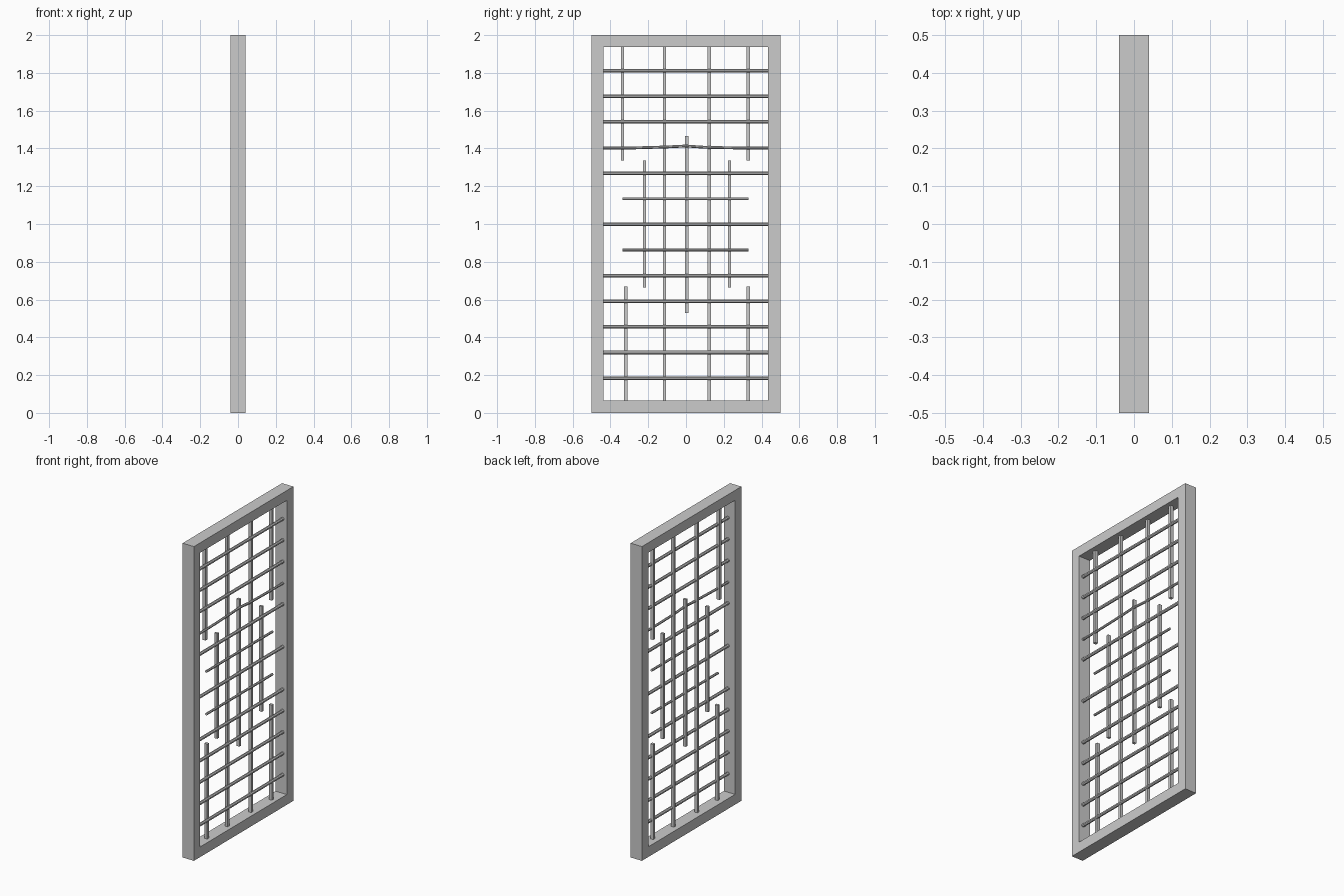
import bpy, math

if "Cube" in bpy.data.objects:
    bpy.data.objects.remove(bpy.data.objects["Cube"])


def box(name, x0, x1, y0, y1, z0, z1):
    v = [(x, y, z) for x in (x0, x1) for y in (y0, y1) for z in (z0, z1)]
    f = [(0, 1, 3, 2), (4, 6, 7, 5), (0, 4, 5, 1), (2, 3, 7, 6), (0, 2, 6, 4), (1, 5, 7, 3)]
    me = bpy.data.meshes.new(name)
    me.from_pydata(v, [], f)
    ob = bpy.data.objects.new(name, me)
    bpy.context.collection.objects.link(ob)
    return ob


def rod(name, path, r, x, sides=8):
    """Faceted rod running along y through (y, z) points."""
    verts, faces = [], []
    for y, z in path:
        for i in range(sides):
            a = 2 * math.pi * (i + 0.5) / sides
            verts.append((x + r * math.cos(a), y, z + r * math.sin(a)))
    for k in range(len(path) - 1):
        for i in range(sides):
            j = (i + 1) % sides
            faces.append((k * sides + i, (k + 1) * sides + i,
                          (k + 1) * sides + j, k * sides + j))
    last = (len(path) - 1) * sides
    faces.append(tuple(range(sides)))
    faces.append(tuple(reversed(range(last, last + sides))))
    me = bpy.data.meshes.new(name)
    me.from_pydata(verts, [], faces)
    ob = bpy.data.objects.new(name, me)
    bpy.context.collection.objects.link(ob)
    return ob


YL, YR, ZB, ZT = -0.437, 0.434, 0.065, 1.937

# Outer frame: one ring with a rectangular opening
outer = [(-0.5, 0), (0.5, 0), (0.5, 2), (-0.5, 2)]
inner = [(YL, ZB), (YR, ZB), (YR, ZT), (YL, ZT)]
verts = [(x, y, z) for x in (0.04, -0.04) for y, z in outer + inner]
faces = []
for i in range(4):
    j = (i + 1) % 4
    faces += [(i, j, 4 + j, 4 + i), (8 + j, 8 + i, 12 + i, 12 + j),
              (j, i, 8 + i, 8 + j), (4 + i, 4 + j, 12 + j, 12 + i)]
me = bpy.data.meshes.new("outer_frame")
me.from_pydata(verts, [], faces)
bpy.context.collection.objects.link(bpy.data.objects.new("outer_frame", me))

# Horizontal bars, evenly spaced about mid height
for k in range(-6, 7):
    z = 0.998 + 0.1357 * k
    if abs(k) == 1:
        path, r = [(-0.335, z), (0.33, z)], 0.008
    elif k == 3:  # slightly bowed in the middle
        path, r = [(YL, z - 0.003), (-0.3, z - 0.003), (-0.1, z + 0.003), (0.0, z + 0.008),
                   (0.1, z + 0.001), (0.3, z - 0.003), (YR, z - 0.003)], 0.008
    else:
        path, r = [(YL, z), (YR, z)], 0.0105
    rod(f"horizontal_bar_{k + 6}", path, r, 0.011)

# Vertical bars: (name, y, bottom, top, half width)
for name, y, z0, z1, w in [
    ("long_bar_left", -0.114, ZB, ZT, 0.009),
    ("long_bar_right", 0.124, ZB, ZT, 0.009),
    ("centre_bar", 0.004, 0.53, 1.467, 0.008),
    ("middle_bar_left", -0.22, 0.665, 1.335, 0.008),
    ("middle_bar_right", 0.23, 0.665, 1.335, 0.008),
    ("upper_bar_left", -0.336, 1.335, ZT, 0.009),
    ("upper_bar_right", 0.33, 1.335, ZT, 0.009),
    ("lower_bar_left", -0.319, ZB, 0.67, 0.009),
    ("lower_bar_right", 0.33, ZB, 0.67, 0.009),
]:
    box(name, -0.007, 0.013, y - w, y + w, z0, z1)
